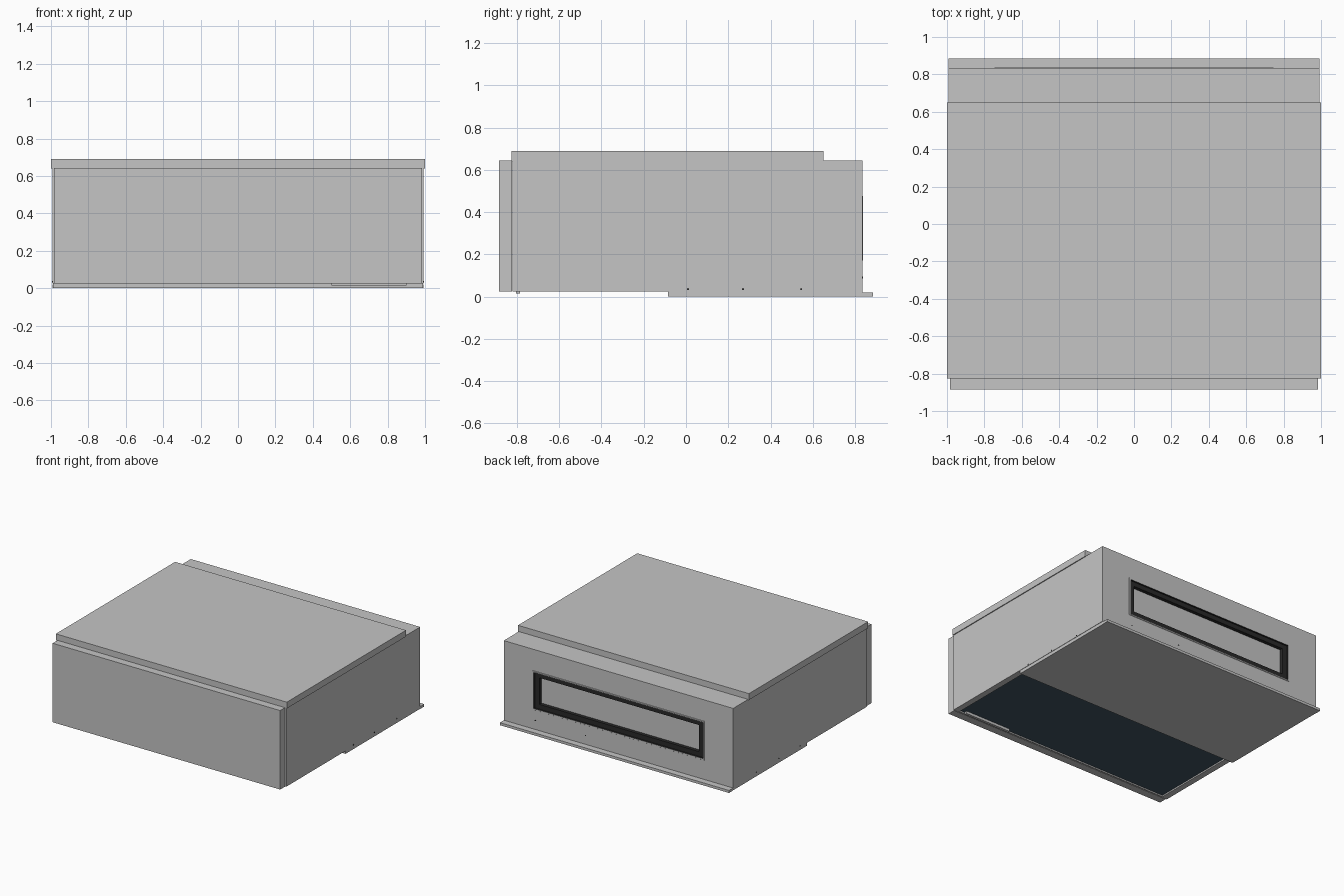
import bpy, bmesh
from mathutils import Vector, Matrix

if "Cube" in bpy.data.objects:
    bpy.data.objects.remove(bpy.data.objects["Cube"])


def material(name, rgb):
    m = bpy.data.materials.new(name)
    m.diffuse_color = (*rgb, 1.0)
    m.use_nodes = True
    m.node_tree.nodes["Principled BSDF"].inputs["Base Color"].default_value = m.diffuse_color
    return m


METAL = material("galvanised grey", (0.56, 0.56, 0.56))
DARK = material("dark gasket", (0.022, 0.022, 0.022))
FILTER = material("navy filter", (0.05, 0.085, 0.115))


def finish(bm, name, mats):
    me = bpy.data.meshes.new(name)
    bm.to_mesh(me)
    bm.free()
    for m in mats:
        me.materials.append(m)
    ob = bpy.data.objects.new(name, me)
    bpy.context.collection.objects.link(ob)
    return ob


def box_bm(lo, hi):
    bm = bmesh.new()
    bmesh.ops.create_cube(bm, size=1.0)
    for v in bm.verts:
        for i in range(3):
            v.co[i] = hi[i] if v.co[i] > 0 else lo[i]
    return bm


def box(name, lo, hi, mat=METAL):
    return finish(box_bm(lo, hi), name, [mat])


def step(bm, face, lo, hi, ring_mat):
    """Inset a face and snap its inner corners to the rectangle lo..hi."""
    centre = face.calc_center_median()
    ring = bmesh.ops.inset_individual(bm, faces=[face], thickness=0.002)["faces"]
    for f in ring:
        if f is not face:
            f.material_index = ring_mat
    for v in face.verts:
        v.co = [hi[i] if v.co[i] > centre[i] else lo[i] for i in range(3)]


# Main casing, with the air outlet at the back and the intake underneath
bm = box_bm((-0.993, -0.82, 0.025), (0.993, 0.835, 0.643))
bm.normal_update()
back = next(f for f in bm.faces if f.normal.y > 0.9)
under = next(f for f in bm.faces if f.normal.z < -0.9)
for x, z0, z1, y, mat in ((0.745, 0.17, 0.476, 0.835, 0),
                          (0.743, 0.172, 0.474, 0.838, 0),
                          (0.733, 0.182, 0.464, 0.838, 0),
                          (0.732, 0.183, 0.463, 0.825, 1),
                          (0.690, 0.220, 0.428, 0.825, 1),
                          (0.689, 0.221, 0.427, 0.800, 1)):
    bm.normal_update()
    step(bm, back, (-x, y, z0), (x, y, z1), mat)
for x, z in ((0.945, 0.025), (0.944, 0.035)):
    bm.normal_update()
    step(bm, under, (-x, -0.81, z), (x, -0.09, z), 0)
under.material_index = 2
bm.normal_update()
finish(bm, "casing", [METAL, DARK, FILTER])

# Sheet panels around the casing
box("lid", (-1.0, -0.825, 0.64), (1.0, 0.65, 0.69))
box("front_panel", (-0.985, -0.885, 0.025), (0.985, -0.823, 0.643))
box("bottom_plate", (-0.99, -0.085, 0.0), (0.99, 0.835, 0.025))
box("back_flange", (-0.992, 0.835, 0.0), (0.992, 0.885, 0.02))
box("filter_handle", (0.5, -0.805, 0.015), (0.9, -0.785, 0.036))


# Small screw heads on the sides and back
def screw(name, pos, normal):
    bm = bmesh.new()
    rot = Vector((0, 0, 1)).rotation_difference(Vector(normal)).to_matrix().to_4x4()
    bmesh.ops.create_cone(bm, cap_ends=True, segments=12, radius1=0.005,
                          radius2=0.005, depth=0.002,
                          matrix=Matrix.Translation(pos) @ rot)
    finish(bm, name, [DARK])


for side in (-1, 1):
    for y in (0.01, 0.27, 0.545):
        screw("side_screw", (side * 0.9935, y, 0.035), (side, 0, 0))
for x in (0.72, 0.285):
    screw("back_screw", (x, 0.8355, 0.09), (0, 1, 0))
